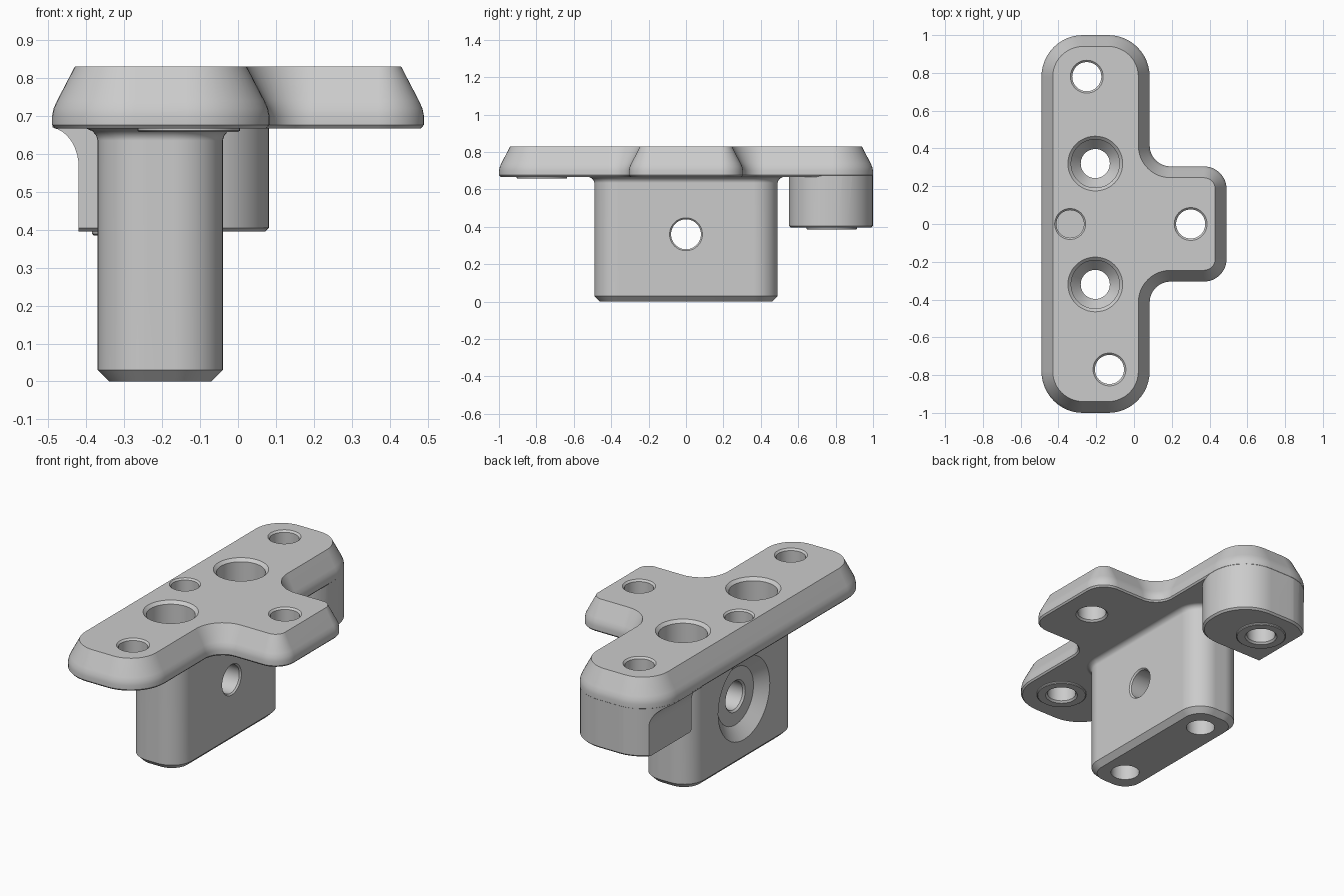
import bpy, bmesh, math
from mathutils import Matrix, Vector

if "Cube" in bpy.data.objects:
    bpy.data.objects.remove(bpy.data.objects["Cube"], do_unlink=True)

grey = bpy.data.materials.new("plain_grey")
grey.use_nodes = True
GREY = (0.6, 0.6, 0.6, 1)
grey.diffuse_color = GREY
grey.node_tree.nodes["Principled BSDF"].inputs["Base Color"].default_value = GREY


def make_object(name, bm):
    bmesh.ops.recalc_face_normals(bm, faces=bm.faces)
    mesh = bpy.data.meshes.new(name)
    bm.to_mesh(mesh)
    bm.free()
    mesh.materials.append(grey)
    obj = bpy.data.objects.new(name, mesh)
    bpy.context.collection.objects.link(obj)
    return obj


def outline(corners, inset, steps=12):
    """Counter-clockwise right-angled outline with rounded corners (x, y, radius)."""
    pts = []
    count = len(corners)
    for i, (x, y, radius) in enumerate(corners):
        p = Vector((x, y))
        d1 = (p - Vector(corners[i - 1][:2])).normalized()
        d2 = (Vector(corners[(i + 1) % count][:2]) - p).normalized()
        n1, n2 = Vector((-d1.y, d1.x)), Vector((-d2.y, d2.x))
        side = 1 if d1.cross(d2) > 0 else -1
        p = p + (n1 + n2) * inset
        if radius == 0:
            pts.append(p)
            continue
        r = radius - side * inset
        centre = p - d1 * r + n1 * side * r
        for k in range(steps + 1):
            t = math.pi / 2 * k / steps
            pts.append(centre - n1 * side * r * math.cos(t) + d1 * r * math.sin(t))
    return pts


def bridge(bm, rings):
    """Closed solid through a stack of matching rings."""
    for a, b in zip(rings, rings[1:]):
        for i in range(len(a)):
            j = (i + 1) % len(a)
            bm.faces.new((a[i], a[j], b[j], b[i]))
    bm.faces.new(rings[0][::-1])
    bm.faces.new(rings[-1])


def loft(name, corners, profile):
    """Solid whose outline is inset by a different amount at each height."""
    bm = bmesh.new()
    bridge(bm, [[bm.verts.new((p.x, p.y, z)) for p in outline(corners, inset)]
                for z, inset in profile])
    return make_object(name, bm)


def lathe(name, profile, x, y, z=0, along_x=False, sides=48):
    """Turned solid from (radius, height) points, standing or lying along x."""
    bm = bmesh.new()
    angles = [2 * math.pi * k / sides for k in range(sides)]
    bridge(bm, [[bm.verts.new((r * math.cos(a), r * math.sin(a), h)) for a in angles]
                for r, h in profile])
    turn = Matrix.Rotation(math.pi / 2 if along_x else 0, 4, 'Y')
    bmesh.ops.transform(bm, matrix=Matrix.Translation((x, y, z)) @ turn, verts=bm.verts)
    return make_object(name, bm)


def combine(target, tool, operation):
    tool.hide_render = True
    mod = target.modifiers.new(tool.name, 'BOOLEAN')
    mod.operation, mod.solver, mod.object = operation, 'EXACT', tool
    bpy.context.view_layer.objects.active = target
    bpy.ops.object.modifier_apply(modifier=mod.name)
    bpy.data.objects.remove(tool, do_unlink=True)


LEFT, RIGHT, INNER = -0.49, 0.49, 0.083
TOP, UNDER = 0.83, 0.667

# T-shaped top plate with a sloping rim
plate_corners = [(LEFT, -1, 0.22), (INNER, -1, 0.22), (INNER, -0.305, 0.11),
                 (RIGHT, -0.305, 0.12), (RIGHT, 0.305, 0.12), (INNER, 0.305, 0.11),
                 (INNER, 1, 0.22), (LEFT, 1, 0.22)]
bracket = loft("bracket_body", plate_corners,
               [(UNDER, 0.008), (0.676, 0), (0.70, 0), (0.72, 0.004),
                (0.74, 0.013), (TOP, 0.06)])

# Deep centre block, flared where it meets the plate
block_corners = [(-0.37, -0.49, 0.13), (-0.04, -0.49, 0.13),
                 (-0.04, 0.49, 0.13), (-0.37, 0.49, 0.13)]
block = loft("centre_block", block_corners,
             [(0, 0.03), (0.03, 0), (0.635, 0), (0.648, -0.004),
              (0.659, -0.013), (UNDER, -0.03), (0.69, -0.03)])
combine(bracket, block, 'UNION')

# Rear boss with its outer side hollowed up to the plate rim
boss_corners = [(LEFT, 0.55, 0), (INNER, 0.55, 0.2), (INNER, 1, 0.22), (LEFT, 1, 0.22)]
boss = loft("rear_boss", boss_corners, [(0.395, 0.012), (0.405, 0.001), (0.70, 0.001)])
hollow = [(-0.6, 0.3), (-0.42, 0.3)]
for k in range(11):
    t = math.pi / 2 * k / 10
    hollow.append((-0.50 + 0.08 * math.cos(t), 0.565 + 0.105 * math.sin(t)))
hollow.append((-0.6, 0.67))
bm = bmesh.new()
bridge(bm, [[bm.verts.new((x, y, z)) for x, z in hollow] for y in (0.4, 1.1)])
combine(boss, make_object("boss_hollow", bm), 'DIFFERENCE')
combine(bracket, boss, 'UNION')

# Raised contact rings under two of the screw holes
for x, y, base in ((-0.25, 0.78, 0.395), (-0.13, -0.77, UNDER)):
    ring = lathe("contact_ring", [(0.13, base - 0.01), (0.135, base - 0.006),
                                  (0.135, base + 0.05)], x, y)
    combine(bracket, ring, 'UNION')

# Plain screw holes, chamfered at both ends
for x, y, base in ((-0.25, 0.78, 0.385), (-0.13, -0.77, UNDER - 0.01), (0.3, 0, UNDER)):
    hole = lathe("screw_hole", [(0.087, base - 0.02), (0.087, base), (0.077, base + 0.01),
                                (0.077, TOP - 0.01), (0.087, TOP), (0.087, TOP + 0.02)], x, y)
    combine(bracket, hole, 'DIFFERENCE')

# Deep counterbored holes through plate and block
for y in (-0.32, 0.32):
    bore = lathe("counterbore", [(0.077, -0.05), (0.077, 0.55), (0.128, 0.61),
                                 (0.128, TOP - 0.016), (0.145, TOP), (0.145, TOP + 0.05)],
                 -0.205, y)
    combine(bracket, bore, 'DIFFERENCE')

# Shallow blind pocket
pocket = lathe("blind_pocket", [(0.073, 0.70), (0.073, TOP - 0.009),
                                (0.082, TOP), (0.082, TOP + 0.05)], -0.338, 0)
combine(bracket, pocket, 'DIFFERENCE')

# Cross hole through the block with a wide dished recess on the outer side
cross = lathe("cross_hole", [(0.235, -0.05), (0.235, 0), (0.165, 0.055), (0.09, 0.055),
                             (0.08, 0.065), (0.08, 0.322), (0.088, 0.33), (0.088, 0.4)],
              -0.37, 0, 0.36, along_x=True)
combine(bracket, cross, 'DIFFERENCE')

# Smooth curved walls, crisp chamfer edges
bpy.ops.object.select_all(action='DESELECT')
bracket.select_set(True)
bpy.context.view_layer.objects.active = bracket
bpy.ops.object.shade_smooth_by_angle(angle=math.radians(28))
weighted = bracket.modifiers.new("even_shading", 'WEIGHTED_NORMAL')
weighted.keep_sharp = True
